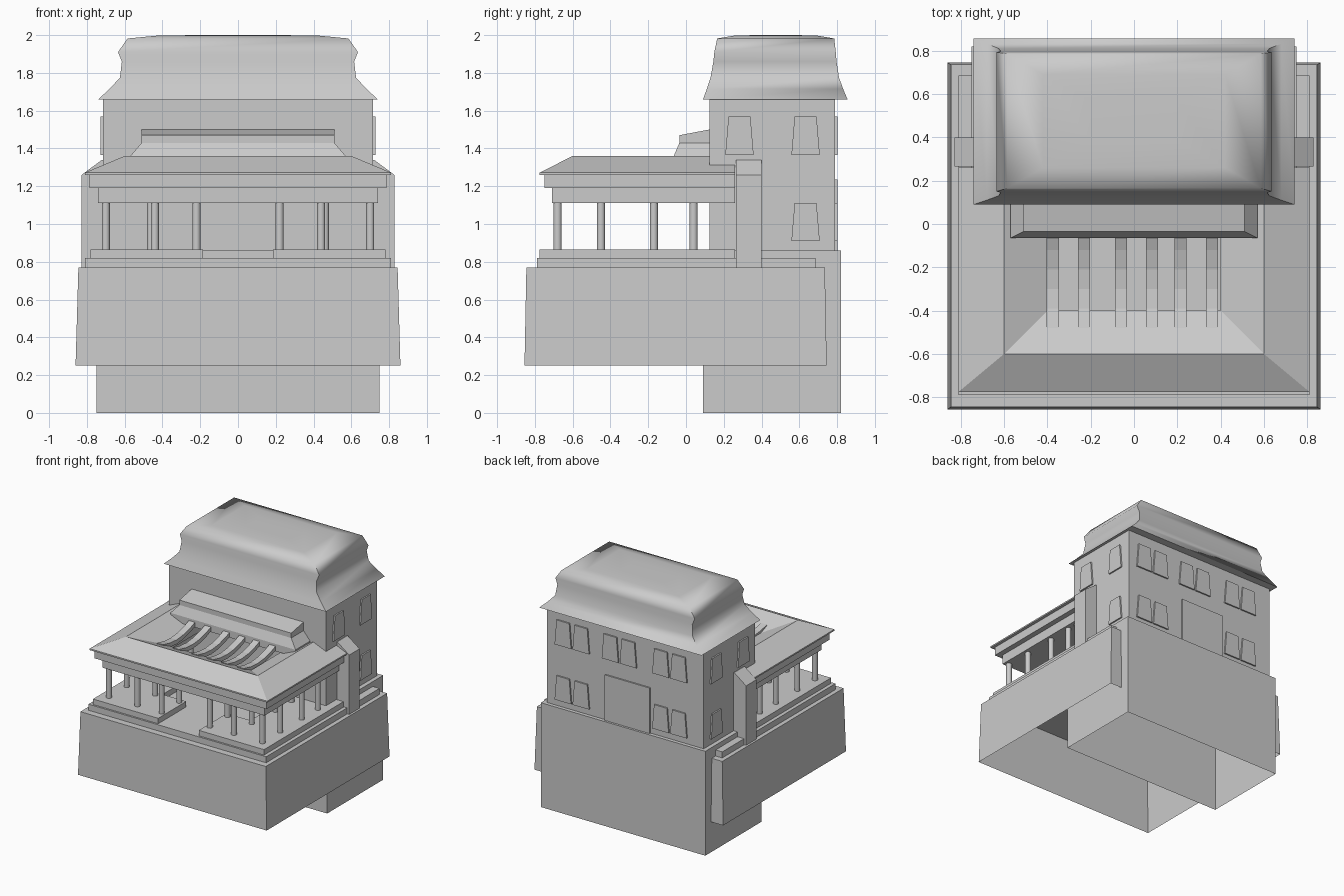
import bpy, bmesh, math
from mathutils import Vector

if "Cube" in bpy.data.objects:
    bpy.data.objects.remove(bpy.data.objects["Cube"])


def finish(name, bm):
    bmesh.ops.recalc_face_normals(bm, faces=bm.faces)
    me = bpy.data.meshes.new(name)
    bm.to_mesh(me)
    bm.free()
    ob = bpy.data.objects.new(name, me)
    bpy.context.collection.objects.link(ob)
    return ob


def loft(name, rings, bottom=True, top=True, closed=False):
    """Skin between rings of 3D points; closed joins the last ring to the first."""
    bm = bmesh.new()
    vs = [[bm.verts.new(p) for p in r] for r in rings]
    n = len(rings[0])
    pairs = list(zip(vs, vs[1:])) + ([(vs[-1], vs[0])] if closed else [])
    for a, b in pairs:
        for i in range(n):
            j = (i + 1) % n
            bm.faces.new((a[i], a[j], b[j], b[i]))
    if bottom:
        bm.faces.new(vs[0][::-1])
    if top:
        bm.faces.new(vs[-1])
    return finish(name, bm)


def rect(hx, y0, y1, z):
    return [(-hx, y0, z), (hx, y0, z), (hx, y1, z), (-hx, y1, z)]


def box(name, x0, x1, y0, y1, z0, z1):
    r = lambda z: [(x0, y0, z), (x1, y0, z), (x1, y1, z), (x0, y1, z)]
    return loft(name, [r(z0), r(z1)])


def u_strip(name, profile, y_back):
    """Sweep a closed (half width, front y, z) profile around left, front and right."""
    return loft(name, [
        [(-hx, y_back, z) for hx, yf, z in profile],
        [(-hx, yf, z) for hx, yf, z in profile],
        [(hx, yf, z) for hx, yf, z in profile],
        [(hx, y_back, z) for hx, yf, z in profile]])


# tower base and podium, both open underneath
loft("tower_base", [rect(0.75, 0.09, 0.82, 0), rect(0.75, 0.09, 0.82, 0.86)], bottom=False)
loft("podium", [rect(0.86, -0.855, 0.745, 0.25), rect(0.845, -0.845, 0.735, 0.77)], bottom=False)
box("podium_step", -0.81, 0.81, -0.79, 0.685, 0.77, 0.82)

# raised colonnade floors, with a gap for the entrance
floor_outline = [(0.185, -0.775), (0.78, -0.775), (0.78, 0.26),
                 (0.4, 0.26), (0.4, -0.41), (0.185, -0.41)]
for s, side in ((-1, "left"), (1, "right")):
    loft("colonnade_floor_" + side,
         [[(s * x, y, z) for x, y in floor_outline] for z in (0.82, 0.865)])

# columns
spots = [(x, y) for y in (-0.68, -0.45) for x in (0.7, 0.44, 0.22)]
spots += [(x, y) for y in (-0.17, 0.04) for x in (0.7, 0.46)]
for s in (-1, 1):
    for cx, cy in spots:
        ring = [(s * cx + 0.022 * math.cos(a), cy + 0.022 * math.sin(a))
                for a in (math.tau * (k + 0.5) / 12 for k in range(12))]
        col = loft("column", [[(x, y, z) for x, y in ring] for z in (0.86, 1.12)])
        for p in col.data.polygons:
            p.use_smooth = len(p.vertices) == 4

# stepped beams over the columns
u_strip("lower_beam", [(0.74, -0.71, 1.11), (0.74, -0.71, 1.19),
                       (0.42, -0.42, 1.19), (0.42, -0.42, 1.11)], 0.26)
u_strip("upper_beam", [(0.785, -0.75, 1.19), (0.785, -0.75, 1.262),
                       (0.41, -0.41, 1.262), (0.41, -0.41, 1.19)], 0.26)

# colonnade roof sloping both out and in to the courtyard
u_strip("colonnade_roof", [(0.81, -0.775, 1.26), (0.81, -0.775, 1.272), (0.6, -0.6, 1.36),
                           (0.4, -0.4, 1.275), (0.4, -0.4, 1.26)], 0.26)

# raised hall roof between colonnade and tower
loft("hall_roof", [rect(0.57, -0.065, 0.15, 1.3), rect(0.57, -0.065, 0.15, 1.36),
                   rect(0.51, -0.035, 0.15, 1.43),
                   [(-0.51, -0.035, 1.47), (0.51, -0.035, 1.47),
                    (0.51, 0.15, 1.505), (-0.51, 0.15, 1.505)]])

# sagging rafters over the courtyard
sag = [(-0.03, 1.355), (-0.12, 1.32), (-0.21, 1.297), (-0.30, 1.288), (-0.39, 1.295), (-0.48, 1.315)]
for cx in (-0.375, -0.23, -0.06, 0.083, 0.215, 0.36):
    loft("rafter", [[(cx - 0.028, y, z), (cx + 0.028, y, z),
                     (cx + 0.028, y, z - 0.035), (cx - 0.028, y, z - 0.035)] for y, z in sag])

# side buttresses with sloped tops
for s, side in ((-1, "left"), (1, "right")):
    prof = [(0.7, 0.77), (0.828, 0.77), (0.828, 1.26), (0.72, 1.34), (0.7, 1.34)]
    loft("buttress_" + side, [[(s * x, y, z) for x, z in prof] for y in (0.265, 0.4)])

# tower walls
box("tower_walls", -0.715, 0.715, 0.125, 0.79, 0.86, 1.67)


def window(name, center, along, out, z0, z1, w0=0.075, w1=0.058, depth=0.012):
    """Thin trapezoid panel on a wall."""
    c, a, o = Vector(center), Vector(along), Vector(out)
    up = Vector((0, 0, 1))
    rings = []
    for d in (-0.01, depth):
        rings.append([c + a * t + o * d + up * z for t, z in
                      ((-w0, z0), (w0, z0), (w1, z1), (-w1, z1))])
    loft(name, rings)


# side windows
for s in (-1, 1):
    for y, z0, z1 in ((0.283, 1.365, 1.57), (0.633, 1.365, 1.57), (0.633, 0.91, 1.11)):
        window("side_window", (s * 0.715, y, 0), (0, 1, 0), (s, 0, 0), z0, z1)

# paired back windows and back door
for cx, z0, z1 in ((0.48, 1.365, 1.57), (0.05, 1.365, 1.57), (-0.41, 1.365, 1.57),
                   (0.48, 0.91, 1.11), (-0.41, 0.91, 1.11)):
    for s in (-1, 1):
        window("back_window", (cx + s * 0.082, 0.79, 0), (1, 0, 0), (0, 1, 0), z0, z1)
window("back_door", (-0.025, 0.79, 0), (1, 0, 0), (0, 1, 0), 0.86, 1.235, 0.205, 0.205)

# swelling tower roof, smooth shaded
roof = loft("tower_roof", [rect(hx, y0, y1, z) for hx, y0, y1, z in (
    (0.74, 0.09, 0.855, 1.66), (0.68, 0.11, 0.832, 1.715), (0.625, 0.13, 0.81, 1.775),
    (0.615, 0.145, 0.797, 1.86), (0.635, 0.15, 0.793, 1.91),
    (0.585, 0.165, 0.785, 1.982), (0.42, 0.26, 0.69, 1.998), (0.2, 0.38, 0.57, 2.0))])
bpy.context.view_layer.objects.active = roof
roof.select_set(True)
bpy.ops.object.shade_smooth_by_angle(angle=math.radians(75))
